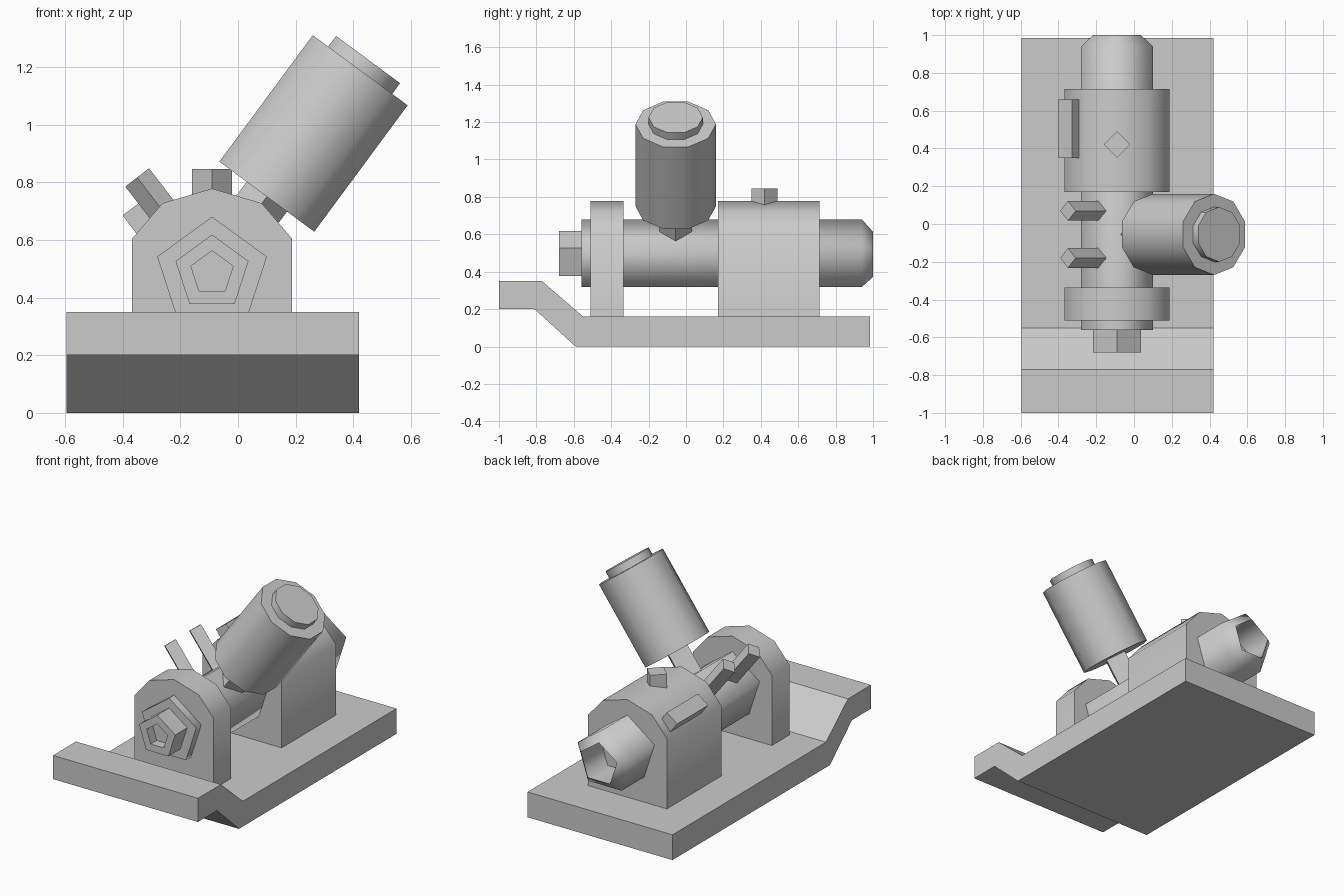
import bpy, bmesh, math
from mathutils import Vector

cube = bpy.data.objects.get("Cube")
if cube:
    bpy.data.objects.remove(cube, do_unlink=True)

grey = bpy.data.materials.new("plain_grey")
grey.use_nodes = True
grey.diffuse_color = (0.6, 0.6, 0.6, 1)
grey.node_tree.nodes["Principled BSDF"].inputs["Base Color"].default_value = grey.diffuse_color

X, Y, Z = Vector((1, 0, 0)), Vector((0, 1, 0)), Vector((0, 0, 1))


def finish(name, bm, smooth):
    bmesh.ops.recalc_face_normals(bm, faces=bm.faces)
    mesh = bpy.data.meshes.new(name)
    bm.to_mesh(mesh)
    bm.free()
    mesh.materials.append(grey)
    obj = bpy.data.objects.new(name, mesh)
    bpy.context.collection.objects.link(obj)
    if smooth:
        bpy.ops.object.select_all(action='DESELECT')
        obj.select_set(True)
        bpy.context.view_layer.objects.active = obj
        bpy.ops.object.shade_smooth_by_angle(angle=math.radians(smooth))
    return obj


def turned(name, sides, origin, axis, first, profile, smooth=0):
    """Many-sided turning: profile holds (distance along axis, radius)."""
    bm = bmesh.new()
    axis = Vector(axis).normalized()
    side = axis.cross(first)
    rings = []
    for dist, radius in profile:
        ring = []
        for k in range(sides):
            a = math.tau * k / sides
            spoke = first * math.cos(a) + side * math.sin(a)
            ring.append(bm.verts.new(Vector(origin) + axis * dist + spoke * radius))
        rings.append(ring)
    for r, s in zip(rings, rings[1:]):
        for k in range(sides):
            j = (k + 1) % sides
            bm.faces.new((r[k], r[j], s[j], s[k]))
    bm.faces.new(rings[0])
    bm.faces.new(rings[-1])
    return finish(name, bm, smooth)


def extruded(name, points, offset, smooth=0):
    bm = bmesh.new()
    face = bm.faces.new([bm.verts.new(p) for p in points])
    new = bmesh.ops.extrude_face_region(bm, geom=[face], use_keep_orig=True)
    moved = [v for v in new["geom"] if isinstance(v, bmesh.types.BMVert)]
    bmesh.ops.translate(bm, verts=moved, vec=offset)
    return finish(name, bm, smooth)


CX, CZ = -0.09, 0.48

# Stepped base plate
step = [(-1, .2), (-1, .35), (-.77, .35), (-.55, .16), (.985, .16), (.985, 0), (-.59, 0), (-.81, .2)]
extruded("base_plate", [(-.595, y, z) for y, z in step], X * 1.015)

# Arched supports
half = [(.277, .1), (.277, .605), (.172, .727)]
arch = half + [(0, .778)] + [(-x, z) for x, z in reversed(half)]
for name, y0, y1 in (("front_support", -.51, -.335), ("rear_support", .17, .715)):
    extruded(name, [(CX + x, y0, z) for x, z in arch], Y * (y1 - y0), 60)

# Five-sided barrel with a hollow rear end, and the front nut with its socket
turned("barrel", 5, (CX, 0, CZ), Y, Z,
       [(-.56, .2), (.94, .2), (1, .133), (.8, .133)], 75)
turned("front_nut", 5, (CX, 0, CZ + .005), Y, Z,
       [(-.62, .077), (-.68, .077), (-.68, .133), (-.5, .133)])

# Tilted canister on its stem, with a cap
lean = (.594, 0, .804)
foot = (CX - .002, -.055, .49)
turned("canister_stem", 4, foot, lean, Y, [(0, .087), (.4, .087)])
turned("canister", 10, foot, lean, Y, [(.323, .215), (.868, .215)], 60)
turned("canister_cap", 10, foot, lean, Y, [(.8, .145), (.914, .145)], 60)

# Leaning square rods
for name, y in (("front_rod", -.18), ("rear_rod", .07)):
    turned(name, 4, (CX, y, CZ), (-.61, 0, .79), Y, [(0, .052), (.425, .052)])

# Block on the shoulder of the rear support
out, along = Vector((-.6, 0, .8)), Vector((.8, 0, .6))
corner = Vector((-.4, .35, .685))
extruded("shoulder_block",
         [corner, corner + along * .09, corner + along * .09 - out * .12, corner - out * .12], Y * .31)

# Top knob
turned("top_knob", 4, (CX, .42, 0), Z, Y, [(.7, .07), (.845, .07)], 91 - 5 + 8 - 6)
